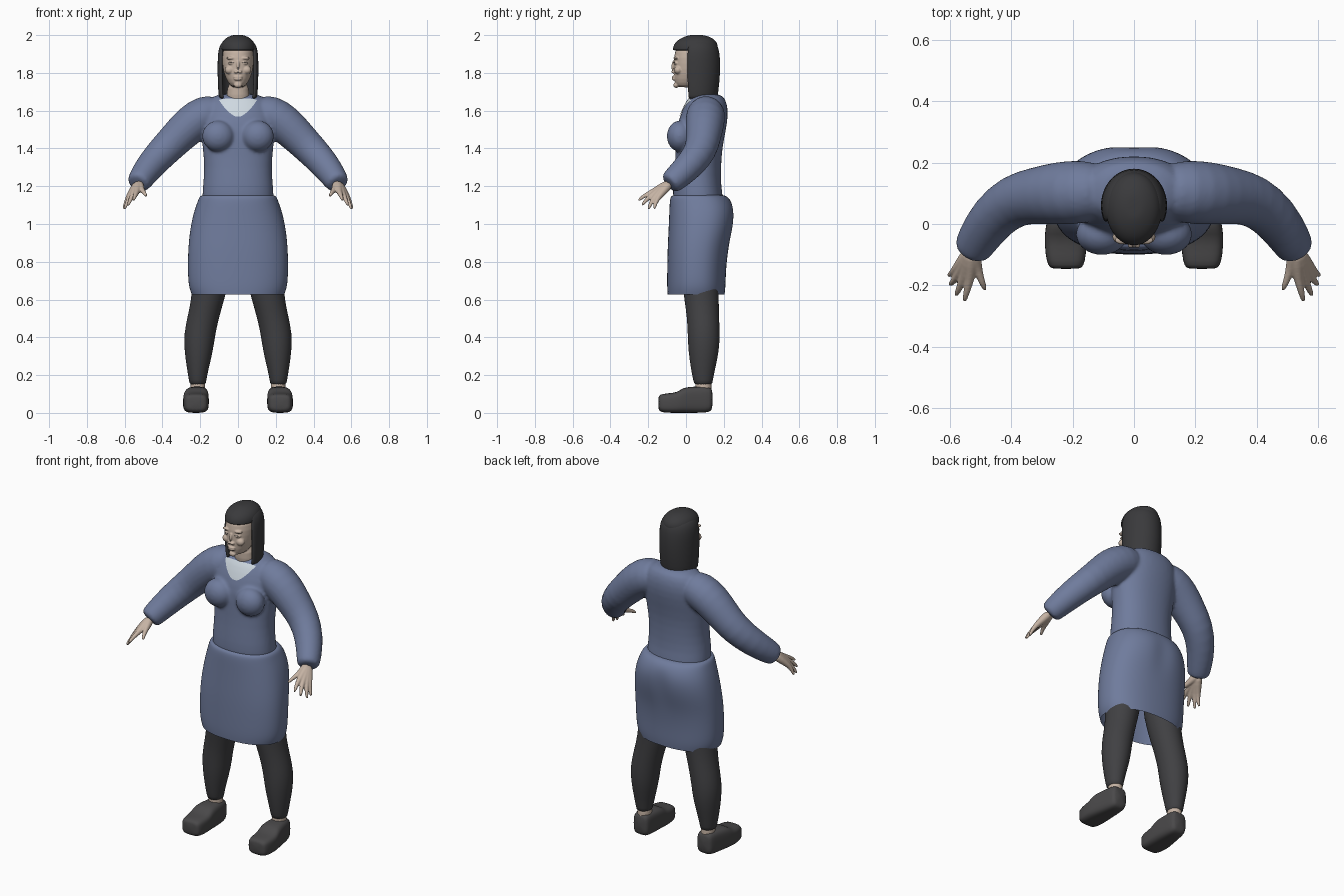
import bpy, bmesh, math
from mathutils import Vector, Matrix

cube = bpy.data.objects.get("Cube")
if cube:
    bpy.data.objects.remove(cube, do_unlink=True)


def material(name, rgb):
    m = bpy.data.materials.new(name)
    m.use_nodes = True
    m.diffuse_color = (*rgb, 1)
    m.node_tree.nodes["Principled BSDF"].inputs["Base Color"].default_value = (*rgb, 1)
    return m


BLUE = material("dress blue", (0.16, 0.20, 0.335))
SKIN = material("skin", (0.56, 0.45, 0.37))
HAIR = material("hair charcoal", (0.042, 0.042, 0.045))
STOCKING = material("stocking grey", (0.052, 0.052, 0.056))
SHOE = material("shoe grey", (0.068, 0.066, 0.068))
WHITE = material("shirt white", (0.62, 0.69, 0.75))


def section(c, u, v, n=20, p=2):
    """Superellipse ring around c, spanned by the half axes u and v."""
    ring = []
    for i in range(n):
        a = math.tau * i / n
        x, y = math.cos(a), math.sin(a)
        ring.append(Vector(c) + Vector(u) * math.copysign(abs(x) ** (2 / p), x)
                    + Vector(v) * math.copysign(abs(y) ** (2 / p), y))
    return ring


def bridge(bm, rings, caps=True):
    """Skin a list of rings with equal point counts."""
    rows = [[bm.verts.new(co) for co in r] for r in rings]
    for a, b in zip(rows, rows[1:]):
        for i in range(len(a)):
            j = (i + 1) % len(a)
            bm.faces.new((a[i], a[j], b[j], b[i]))
    if caps:
        bm.faces.new(rows[0])
        bm.faces.new(rows[-1])


def stack(bm, levels, caps=True, n=24, p=2.0):
    """Horizontal rings given as (z, half width, front y, back y)."""
    bridge(bm, [section((0, (f + b) / 2, z), (w, 0, 0), (0, (b - f) / 2, 0), n, p)
                for z, w, f, b in levels], caps)


def tube(bm, path, n=16, side=1):
    """Round limb through (x, y, z, radius) points."""
    pts = [Vector((x * side, y, z)) for x, y, z, r in path]
    rings = []
    for i, c in enumerate(pts):
        t = (pts[min(i + 1, len(pts) - 1)] - pts[max(i - 1, 0)]).normalized()
        u = t.cross(Vector((0, 0, 1))).normalized()
        rings.append(section(c, u * path[i][3], t.cross(u) * path[i][3], n))
    bridge(bm, rings)


def blob(bm, loc, size):
    bmesh.ops.create_uvsphere(bm, u_segments=20, v_segments=12, radius=1,
                              matrix=Matrix.Translation(loc) @ Matrix.Diagonal((*size, 1)))


def finish(bm, name, mat, sub=1, voxel=0, smooth=0):
    bmesh.ops.recalc_face_normals(bm, faces=bm.faces)
    for f in bm.faces:
        f.smooth = True
    me = bpy.data.meshes.new(name)
    bm.to_mesh(me)
    bm.free()
    me.materials.append(mat)
    ob = bpy.data.objects.new(name, me)
    bpy.context.collection.objects.link(ob)
    if sub:
        m = ob.modifiers.new("round", 'SUBSURF')
        m.levels = m.render_levels = sub
    if voxel:
        m = ob.modifiers.new("blend", 'REMESH')
        m.mode, m.voxel_size, m.use_smooth_shade = 'VOXEL', voxel, True
        m = ob.modifiers.new("soften", 'SMOOTH')
        m.factor, m.iterations = 0.5, smooth
    return ob


# Bodice with bust and sleeves, blended into one surface
bm = bmesh.new()
stack(bm, [(1.09, .185, -.06, .19), (1.13, .192, -.07, .20), (1.2, .187, -.07, .186),
           (1.3, .178, -.06, .186), (1.4, .188, -.055, .192), (1.5, .198, -.055, .213),
           (1.58, .195, -.03, .225), (1.645, .17, .0, .218), (1.695, .12, .035, .19)], p=2.2)
for s in (1, -1):
    blob(bm, (s * .105, -.033, 1.465), (.087, .07, .083))
    tube(bm, [(.08, .11, 1.60, .085), (.17, .105, 1.583, .107), (.25, .1, 1.53, .104),
              (.32, .092, 1.46, .094), (.39, .08, 1.39, .088), (.46, .025, 1.315, .08),
              (.51, -.05, 1.245, .069), (.525, -.078, 1.222, .063),
              (.532, -.092, 1.21, .055)], 20, s)
bodice = finish(bm, "bodice", BLUE, 1, .009, 6)

# Skirt, open at the hem
bm = bmesh.new()
stack(bm, [(.628, .246, -.098, .205), (.67, .263, -.101, .21), (.76, .267, -.1, .212),
           (.87, .265, -.098, .224), (.97, .255, -.093, .252), (1.06, .236, -.089, .262),
           (1.12, .214, -.087, .243), (1.15, .203, -.081, .216), (1.153, .18, -.06, .19)],
      caps=False, n=32, p=2.3)
for v in bm.verts:
    if v.co.y > .15 and .95 < v.co.z < 1.1:
        v.co.y -= .012 * max(0, 1 - abs(v.co.x) / .07)
finish(bm, "skirt", BLUE, 2)

# Shirt panel at the neckline, laid on the bodice
bm = bmesh.new()
rows = []
for i in range(13):
    t = i / 12.5
    w, z = .11 * (1 - t) ** .6, 1.672 - .108 * t
    rows.append([bm.verts.new((w * k / 8, -.03 + (z - 1.565) * .4, z - .008 * (1 - abs(k) / 8) * (1 - t)))
                 for k in range(-8, 9)])
for a, b in zip(rows, rows[1:]):
    for k in range(16):
        bm.faces.new((a[k], b[k], b[k + 1], a[k + 1]))
panel = finish(bm, "shirt_panel", WHITE, 1)
wrap = panel.modifiers.new("lay", 'SHRINKWRAP')
wrap.target, wrap.wrap_method = bodice, 'NEAREST_SURFACEPOINT'
wrap.wrap_mode, wrap.offset = 'ABOVE_SURFACE', .004

# Head, neck and facial features
bm = bmesh.new()
stack(bm, [(1.62, .068, .02, .13), (1.68, .06, .012, .12), (1.76, .056, .01, .12)])
stack(bm, [(1.722, .03, -.045, .05), (1.745, .052, -.06, .09), (1.79, .074, -.067, .13),
           (1.85, .085, -.066, .155), (1.91, .085, -.064, .16), (1.965, .06, -.03, .13)], p=2.2)
tube(bm, [(0, -.062, 1.868, .009), (0, -.07, 1.835, .010), (0, -.078, 1.812, .012),
          (0, -.07, 1.803, .012)], 12)
for z, d in ((1.778, .006), (1.767, .007)):
    blob(bm, (0, -.064, z), (.024, .011, d))
blob(bm, (0, -.052, 1.735), (.022, .016, .015))
for s in (1, -1):
    blob(bm, (s * .011, -.069, 1.806), (.010, .009, .008))
    blob(bm, (s * .036, -.053, 1.852), (.018, .012, .009))
    blob(bm, (s * .038, -.053, 1.878), (.026, .014, .008))
    blob(bm, (s * .045, -.042, 1.815), (.026, .022, .022))
finish(bm, "head", SKIN, 1, .004, 3)

# Upper lash lines
for s, side in ((1, "left"), (-1, "right")):
    bm = bmesh.new()
    tube(bm, [(.02, -.064, 1.853, .0012), (.035, -.066, 1.859, .002), (.052, -.058, 1.855, .0012)], 8, s)
    finish(bm, side + "_lashes", HAIR, 1)

# Hair: cap with fringe, and a crescent falling to the shoulders
bm = bmesh.new()
stack(bm, [(1.918, .088, -.069, .165), (1.922, .093, -.072, .17), (1.952, .091, -.066, .17),
           (1.98, .073, -.037, .15), (1.997, .04, .005, .11), (2.001, .018, .03, .08)])
finish(bm, "hair_cap", HAIR, 2)

bm = bmesh.new()
rings = []
for z, w, back in ((1.665, .098, .163), (1.672, .103, .168), (1.75, .108, .178), (1.84, .109, .183),
                   (1.91, .107, .178), (1.945, .097, .168), (1.968, .08, .15)):
    arc = [-.5 + (math.pi + 1) * i / 20 for i in range(21)]
    ring = []
    for k, angles in ((1, arc), (.82, arc[::-1])):
        ring += [Vector((w * k * math.cos(a), .06 + (back - .06) * k * math.sin(a), z)) for a in angles]
    rings.append(ring)
bridge(bm, rings, caps=False)
# close the crescent ends with strips of quads
bm.verts.ensure_lookup_table()
for base in (0, len(bm.verts) - 42):
    for i in range(20):
        bm.faces.new([bm.verts[base + k] for k in (i, i + 1, 40 - i, 41 - i)])
finish(bm, "hair_fall", HAIR, 1)

for s, side in ((1, "left"), (-1, "right")):
    # Hand: fingers fan out of the wrist and merge into a palm
    bm = bmesh.new()
    wrist = (.528, -.085, 1.215, .027)
    for knuckle, tip in (((.536, -.18, 1.168), (.555, -.255, 1.122)),
                         ((.556, -.174, 1.156), (.583, -.236, 1.095)),
                         ((.571, -.162, 1.147), (.603, -.2, 1.074)),
                         ((.58, -.146, 1.143), (.607, -.168, 1.077)),
                         ((.51, -.15, 1.18), (.484, -.218, 1.145))):
        k, e = Vector(knuckle), Vector(tip)
        mid = k.lerp(e, .55) + Vector((0, -.004, .005))
        tube(bm, [wrist, (*Vector(wrist[:3]).lerp(k, .5), .023), (*k, .0155),
                  (*mid, .0105), (*e, .0075)], 12, s)
    finish(bm, side + "_hand", SKIN, 1, .004, 3)

    # Stockinged leg
    bm = bmesh.new()
    bridge(bm, [section((s * x, y, z), (w, 0, 0), (0, d, 0)) for x, y, z, w, d in (
        (.213, .092, .143, .042, .047), (.214, .09, .17, .046, .052), (.213, .09, .23, .057, .064),
        (.208, .094, .33, .077, .083), (.203, .094, .42, .084, .086), (.183, .09, .51, .085, .086),
        (.16, .082, .6, .088, .092), (.14, .075, .72, .1, .1), (.12, .075, .9, .11, .11))])
    finish(bm, side + "_leg", STOCKING, 1)

    # Bare ankle
    bm = bmesh.new()
    bridge(bm, [section((s * .212, .092, z), (.039, 0, 0), (0, .043, 0)) for z in (.09, .11, .15, .17)])
    finish(bm, side + "_ankle", SKIN, 1)

    # Chunky shoe, lofted from toe to heel
    bm = bmesh.new()
    bridge(bm, [section((s * x, y, (lo + hi) / 2), (w, 0, 0), (0, 0, (hi - lo) / 2), 24, 3.6)
                for y, x, w, lo, hi in (
        (-.147, .222, .046, .02, .085), (-.138, .222, .058, .005, .098), (-.1, .223, .067, 0, .104),
        (-.045, .223, .069, 0, .108), (-.02, .222, .068, 0, .132), (.02, .219, .064, 0, .139),
        (.08, .215, .056, 0, .14), (.125, .213, .05, .004, .138), (.142, .213, .04, .02, .125))])
    finish(bm, side + "_shoe", SHOE, 1)
